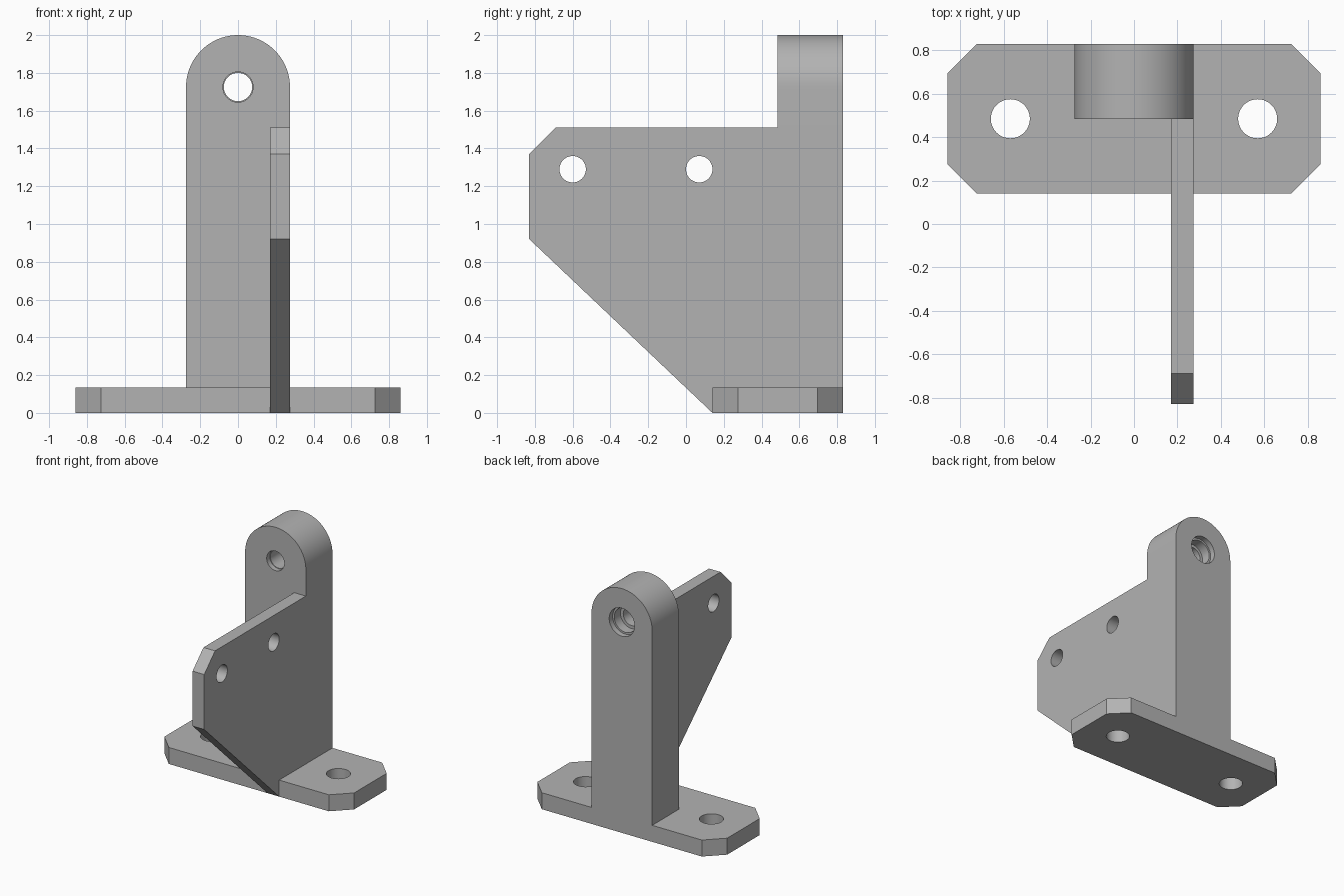
import bpy, bmesh, math
from mathutils import Matrix, Vector

cube = bpy.data.objects.get("Cube")
if cube:
    bpy.data.objects.remove(cube, do_unlink=True)

steel = bpy.data.materials.new("plain grey")
steel.use_nodes = True
GREY = (0.45, 0.45, 0.45, 1)
steel.diffuse_color = GREY
steel.node_tree.nodes["Principled BSDF"].inputs["Base Color"].default_value = GREY


def make_object(name, bm):
    bmesh.ops.recalc_face_normals(bm, faces=bm.faces)
    mesh = bpy.data.meshes.new(name)
    bm.to_mesh(mesh)
    bm.free()
    mesh.materials.append(steel)
    obj = bpy.data.objects.new(name, mesh)
    bpy.context.collection.objects.link(obj)
    return obj


def prism(name, outline, place, start, end):
    """Extrude a 2D outline; place(u, v, w) maps it into space."""
    bm = bmesh.new()
    face = bm.faces.new([bm.verts.new(place(u, v, start)) for u, v in outline])
    side = bmesh.ops.extrude_face_region(bm, geom=[face])["geom"]
    shift = Vector(place(0, 0, end)) - Vector(place(0, 0, start))
    bmesh.ops.translate(bm, vec=shift, verts=[v for v in side if isinstance(v, bmesh.types.BMVert)])
    return make_object(name, bm)


def lathe(name, profile, centre, axis):
    """Closed round cutter from (radius, distance) pairs along an axis."""
    bm = bmesh.new()
    n = 48
    turn = Vector((0, 0, 1)).rotation_difference(Vector(axis)).to_matrix().to_4x4()
    spot = Matrix.Translation(centre) @ turn
    rings = [[bm.verts.new(spot @ Vector((r * math.cos(math.tau * i / n), r * math.sin(math.tau * i / n), d)))
              for i in range(n)] for r, d in profile]
    for a, b in zip(rings, rings[1:]):
        for i in range(n):
            j = (i + 1) % n
            bm.faces.new((a[i], a[j], b[j], b[i]))
    bm.faces.new(rings[0])
    bm.faces.new(rings[-1])
    return make_object(name, bm)


def combine(target, other, operation):
    mod = target.modifiers.new("combine", 'BOOLEAN')
    mod.operation, mod.solver, mod.object = operation, 'EXACT', other
    bpy.context.view_layer.objects.active = target
    bpy.ops.object.modifier_apply(modifier=mod.name)
    bpy.data.objects.remove(other, do_unlink=True)


BACK, MID, FRONT = 0.83, 0.485, 0.14
HALF, BASE_TOP, EYE_Z = 0.275, 0.135, 1.725

# Base plate with clipped corners
w, c = 0.86, 0.135
right = [(w - c, FRONT), (w, FRONT + c), (w, BACK - c), (w - c, BACK)]
plate = right + [(-x, y) for x, y in reversed(right)]
bracket = prism("mounting_bracket", plate, lambda u, v, k: (u, v, k), 0, BASE_TOP)

# Upright post with a rounded head
arc = [(HALF * math.cos(math.pi * i / 40), EYE_Z + HALF * math.sin(math.pi * i / 40)) for i in range(41)]
post = prism("upright_post", [(-HALF, 0), (HALF, 0)] + arc, lambda u, v, k: (u, k, v), MID, BACK)
combine(bracket, post, 'UNION')

# Side web flush with the post
outline = [(FRONT, 0), (BACK, 0), (BACK, 1.51), (-0.69, 1.51), (-0.83, 1.37), (-0.83, 0.92)]
web = prism("side_web", outline, lambda u, v, k: (k, u, v), 0.17, HALF)
combine(bracket, web, 'UNION')

# Bolt holes in the base, pin holes in the web
for x in (-0.57, 0.57):
    combine(bracket, lathe("bolt_hole", [(0.09, -0.2), (0.09, 0.3)], (x, MID, 0), (0, 0, 1)), 'DIFFERENCE')
for y in (-0.6, 0.07):
    combine(bracket, lathe("pin_hole", [(0.07, 0), (0.07, 0.5)], (0, y, 1.29), (1, 0, 0)), 'DIFFERENCE')

# Stepped bore through the head, wider at the back
bore = [(0.08, -0.1), (0.08, 0.04), (0.075, 0.04), (0.075, 0.22), (0.1, 0.22), (0.1, 0.3), (0.115, 0.3), (0.115, 0.5)]
combine(bracket, lathe("head_bore", bore, (0, MID, EYE_Z), (0, 1, 0)), 'DIFFERENCE')

bpy.ops.object.select_all(action='DESELECT')
bracket.select_set(True)
bpy.context.view_layer.objects.active = bracket
bpy.ops.object.shade_smooth_by_angle(angle=math.radians(30))
